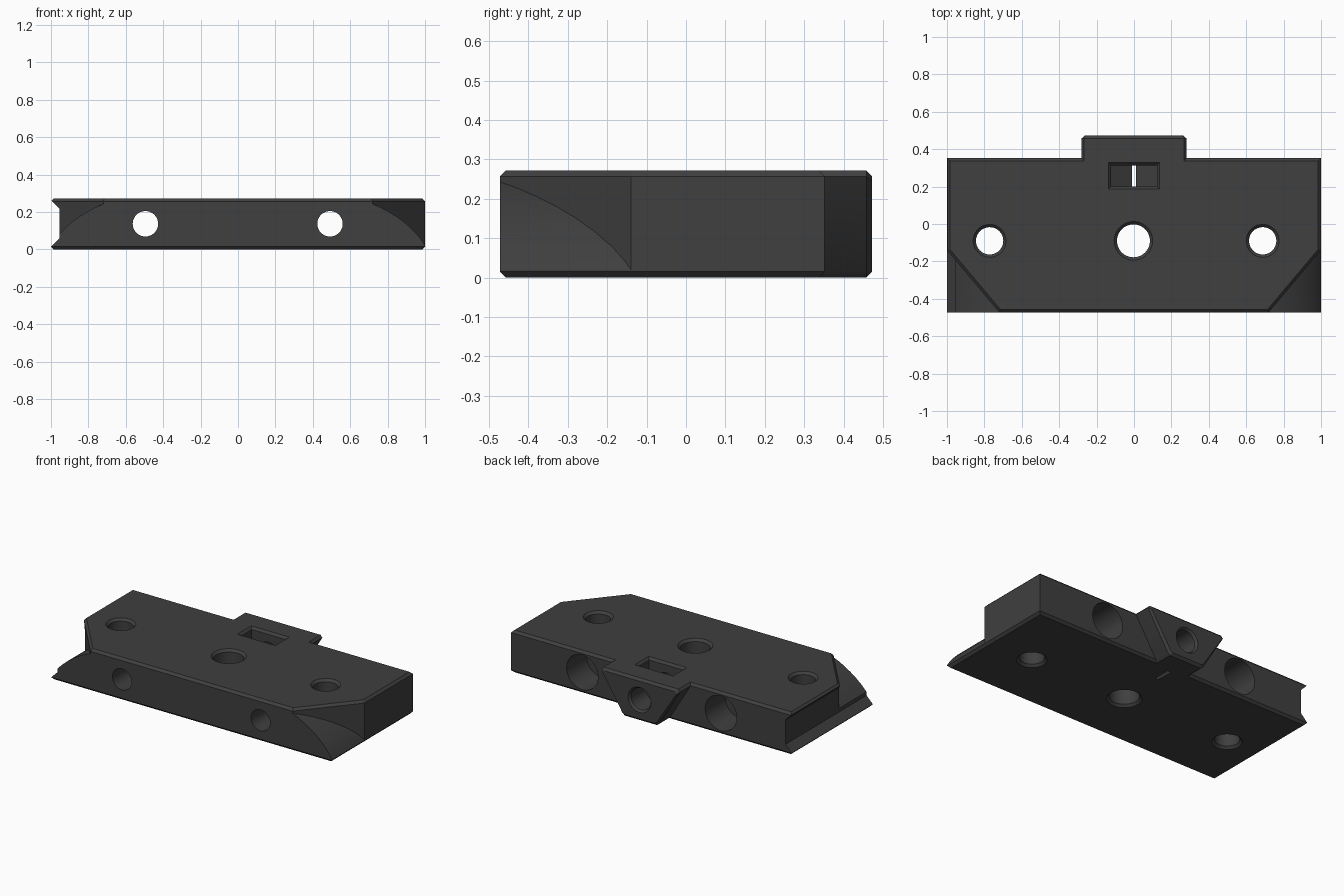
import bpy, bmesh, math

if "Cube" in bpy.data.objects:
    bpy.data.objects.remove(bpy.data.objects["Cube"])

H, C = 0.272, 0.015            # body height, edge chamfer
MID = 0.137                    # height of the horizontal bores

mat = bpy.data.materials.new("dark grey")
mat.diffuse_color = (0.05, 0.05, 0.05, 1)
mat.use_nodes = True
mat.node_tree.nodes["Principled BSDF"].inputs["Base Color"].default_value = mat.diffuse_color


def loft(name, sections):
    """Closed solid skinned through matching rings of 3D points."""
    bm = bmesh.new()
    rings = [[bm.verts.new(p) for p in s] for s in sections]
    n = len(rings[0])
    for a, b in zip(rings, rings[1:]):
        for i in range(n):
            j = (i + 1) % n
            bm.faces.new((a[i], a[j], b[j], b[i]))
    bm.faces.new(rings[0])
    bm.faces.new(rings[-1])
    bmesh.ops.recalc_face_normals(bm, faces=bm.faces)
    mesh = bpy.data.meshes.new(name)
    bm.to_mesh(mesh)
    bm.free()
    mesh.materials.append(mat)
    ob = bpy.data.objects.new(name, mesh)
    bpy.context.collection.objects.link(ob)
    return ob


def rect(x, y0, y1, z):
    return [(-x, y0, z), (x, y0, z), (x, y1, z), (-x, y1, z)]


def bore(name, steps, axis, x, other):
    """Round cutter from (position, radius) steps along z or y."""
    rings = []
    for t, r in steps:
        ring = []
        for i in range(48):
            a = math.tau * i / 48
            u, v = x + r * math.cos(a), other + r * math.sin(a)
            ring.append((u, v, t) if axis == "z" else (u, t, v))
        rings.append(ring)
    return loft(name, rings)


def prism_y(name, profile, y0, y1):
    return loft(name, [[(x, y, z) for x, z in profile] for y in (y0, y1)])


def combine(target, tool, operation):
    m = target.modifiers.new(operation, "BOOLEAN")
    m.operation, m.solver, m.object = operation, "EXACT", tool
    bpy.context.view_layer.objects.active = target
    bpy.ops.object.modifier_apply(modifier=m.name)
    bpy.data.objects.remove(tool)


# Main block with chamfered top and bottom rims
F, B = -0.473, 0.352
body = loft("mounting_block", [
    rect(1 - C, F + C, B - C, 0), rect(1, F, B, C),
    rect(1, F, B, H - C), rect(1 - C, F + C, B - C, H)])

# Dovetail tab at the back, narrowing downwards
half = [(0.115, 0), (0.133, C), (0.28, H - C), (0.267, H)]
outline = half + [(-x, z) for x, z in reversed(half)]
end = [(x * 0.94, MID + (z - MID) * 0.89) for x, z in outline]
tab = loft("dovetail_tab", [
    [(x, y, z) for x, z in s]
    for y, s in ((0.25, outline), (0.458, outline), (0.473, end))])
combine(body, tab, "UNION")

# Front corners: upright slanted wall above a rounded slope
slope = [(0.69, 0.253), (0.72, 0.243), (0.76, 0.226), (0.80, 0.205),
         (0.84, 0.181), (0.88, 0.153), (0.92, 0.119), (0.96, 0.078),
         (0.985, 0.045), (1.0, 0.02), (1.02, -0.02)]
for side in (-1, 1):
    sections = []
    for x, z in slope:
        wall = -0.473 + (x - 0.72) * 1.19
        ring = [(wall, z), (wall, H - C), (wall + 0.045, H + 0.015),
                (-0.6, H + 0.015), (-0.6, z)]
        sections.append([(side * x, y, h) for y, h in ring])
    combine(body, loft("corner_cut", sections), "DIFFERENCE")

# V-sided groove along the left flank
groove = [(-1.03, -0.015), (-0.955, 0.06), (-0.955, 0.217), (-1.03, 0.292)]
combine(body, prism_y("side_groove", groove, -0.6, 0.6), "DIFFERENCE")

# Upright holes, countersunk at both ends
for x, r in ((-0.772, 0.073), (-0.003, 0.088), (0.688, 0.073)):
    steps = [(-0.02, r + 0.035), (C, r), (H - C, r), (H + 0.02, r + 0.035)]
    combine(body, bore("upright_hole", steps, "z", x, -0.09), "DIFFERENCE")

# Horizontal screw holes with wide counterbores at the back
for x in (-0.495, 0.492):
    steps = [(-0.6, 0.068), (0.15, 0.068), (0.15, 0.112), (0.6, 0.112)]
    combine(body, bore("screw_hole", steps, "y", x, MID), "DIFFERENCE")

# Screw hole in the tab
steps = [(0.1, 0.07), (0.458, 0.07), (0.50, 0.10)]
combine(body, bore("tab_hole", steps, "y", 0, MID), "DIFFERENCE")

# Nut pocket: pointed bottom that just breaks through the underside
pocket = [(0, -0.007), (0.122, 0.064), (0.122, 0.3), (-0.122, 0.3), (-0.122, 0.064)]
combine(body, prism_y("nut_pocket", pocket, 0.2, 0.314), "DIFFERENCE")
flare = loft("pocket_rim", [rect(0.122, 0.2, 0.314, H - C),
                            rect(0.15, 0.172, 0.342, H + C)])
combine(body, flare, "DIFFERENCE")

bpy.ops.object.select_all(action="DESELECT")
body.select_set(True)
bpy.context.view_layer.objects.active = body
bpy.ops.object.shade_smooth_by_angle(angle=math.radians(25))
